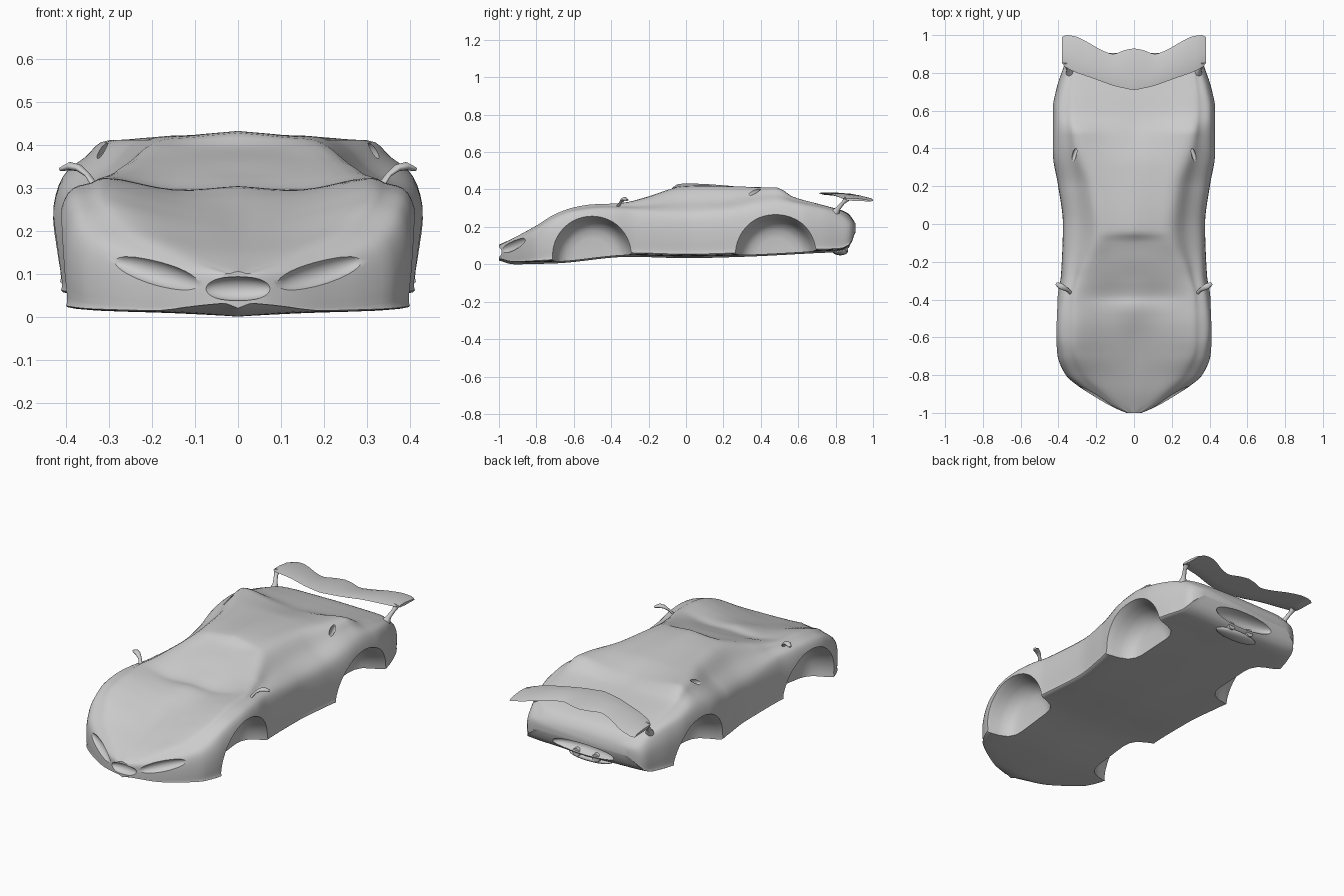
import bpy, bmesh, math
from mathutils import Vector, Euler

cube = bpy.data.objects.get("Cube")
if cube:
    bpy.data.objects.remove(cube, do_unlink=True)

grey = bpy.data.materials.new("body_grey")
grey.use_nodes = True
tone = (0.6, 0.6, 0.6, 1)
grey.diffuse_color = tone
grey.node_tree.nodes["Principled BSDF"].inputs["Base Color"].default_value = tone


def curve(*pts):
    """Smooth curve without overshoot through (position, value) pairs."""
    n = len(pts)
    slope = [(b[1] - a[1]) / (b[0] - a[0]) for a, b in zip(pts, pts[1:])]
    tan = [slope[0]]
    for a, b in zip(slope, slope[1:]):
        tan.append(2 * a * b / (a + b) if a * b > 0 else 0)
    tan.append(slope[-1])

    def at(p):
        p = min(max(p, pts[0][0]), pts[-1][0])
        i = next(k for k in range(n - 1) if p <= pts[k + 1][0])
        h = pts[i + 1][0] - pts[i][0]
        t = (p - pts[i][0]) / h
        s = t * t * (3 - 2 * t)
        return (pts[i][1] * (1 - s) + pts[i + 1][1] * s
                + h * t * (1 - t) * (tan[i] * (1 - t) - tan[i + 1] * t))
    return at


def spline(pts, sub):
    """Catmull-Rom line through 2D points."""
    pts = [Vector(p) for p in pts]
    ext = [pts[0] * 2 - pts[1]] + pts + [pts[-1] * 2 - pts[-2]]
    out = []
    for a, b, c, d in zip(ext, ext[1:], ext[2:], ext[3:]):
        for k in range(sub):
            t = k / sub
            out.append(0.5 * (2 * b + (c - a) * t + (2 * a - 5 * b + 4 * c - d) * t * t
                              + (3 * b - a - 3 * c + d) * t ** 3))
    return out + [pts[-1]]


def loft(name, rings):
    """Skin closed rings of points and cap both ends."""
    bm = bmesh.new()
    rows = [[bm.verts.new(p) for p in ring] for ring in rings]
    for a, b in zip(rows, rows[1:]):
        for i in range(len(a)):
            j = (i + 1) % len(a)
            bm.faces.new((a[i], a[j], b[j], b[i]))
    bm.faces.new(rows[0])
    bm.faces.new(rows[-1])
    bmesh.ops.recalc_face_normals(bm, faces=bm.faces)
    return finish(name, bm)


def finish(name, bm):
    mesh = bpy.data.meshes.new(name)
    bm.to_mesh(mesh)
    bm.free()
    mesh.materials.append(grey)
    obj = bpy.data.objects.new(name, mesh)
    bpy.context.collection.objects.link(obj)
    return obj


def activate(obj):
    bpy.ops.object.select_all(action='DESELECT')
    obj.select_set(True)
    bpy.context.view_layer.objects.active = obj


def smooth(obj, angle=40):
    activate(obj)
    bpy.ops.object.shade_smooth_by_angle(angle=math.radians(angle))


def cut(obj, cutter):
    mod = obj.modifiers.new("cut", 'BOOLEAN')
    mod.operation, mod.solver, mod.object = 'DIFFERENCE', 'EXACT', cutter
    activate(obj)
    bpy.ops.object.modifier_apply(modifier=mod.name)
    bpy.data.objects.remove(cutter, do_unlink=True)


def blob(name, loc, scale, rot=(0, 0, 0)):
    bm = bmesh.new()
    bmesh.ops.create_uvsphere(bm, u_segments=24, v_segments=14, radius=1)
    obj = finish(name, bm)
    obj.location, obj.scale = loc, scale
    obj.rotation_euler = Euler([math.radians(a) for a in rot])
    bpy.context.view_layer.update()
    return obj


def tube(name, path, radii, flat=1.0, seg=12):
    """Rod along a path, optionally flattened in height."""
    path = [Vector(p) for p in path]
    rings = []
    for i, p in enumerate(path):
        d = (path[min(i + 1, len(path) - 1)] - path[max(i - 1, 0)]).normalized()
        u = d.cross(Vector((0, 0, 1)) if abs(d.z) < 0.9 else Vector((1, 0, 0))).normalized()
        v = d.cross(u)
        angles = [2 * math.pi * k / seg for k in range(seg)]
        rings.append([p + radii[i] * (u * math.cos(a) + v * flat * math.sin(a)) for a in angles])
    return loft(name, rings)


# Body outlines along the length
width = curve((-1, .04), (-.97, .11), (-.9, .23), (-.85, .305), (-.8, .36), (-.7, .403), (-.55, .42),
              (-.4, .408), (-.27, .385), (0, .375), (.2, .4), (.4, .432), (.6, .43), (.72, .408),
              (.82, .375), (.87, .355), (.893, .33), (.905, .28))
spine = curve((-1, .105), (-.9, .148), (-.8, .182), (-.7, .215), (-.6, .25), (-.5, .288), (-.45, .302),
              (-.42, .304), (-.4, .298), (-.3, .325), (-.2, .362), (-.08, .402), (-.05, .427), (0, .432),
              (.3, .413), (.45, .38), (.55, .35), (.7, .32), (.82, .293), (.87, .27), (.893, .24), (.905, .22))
crest_x = curve((-1, .02), (-.9, .14), (-.8, .235), (-.65, .295), (-.4, .295), (-.25, .262), (-.05, .2),
                (.2, .225), (.43, .29), (.6, .31), (.8, .3), (.905, .2))
crest_z = curve((-1, .1), (-.9, .152), (-.8, .207), (-.7, .267), (-.6, .303), (-.5, .32), (-.38, .325),
                (-.3, .335), (-.2, .36), (-.05, .403), (.1, .411), (.48, .411), (.52, .395), (.57, .362),
                (.7, .325), (.82, .29), (.87, .265), (.905, .217))
# Dip beside the hood centre, and hollow of the side windows
sag = curve((-.9, 0), (-.6, .006), (-.42, .016), (-.25, 0), (.9, 0))
hollow = curve((-.4, -.005), (-.2, .004), (.2, .007), (.42, -.005), (.9, -.005))
shoulder_z = curve((-1, .09), (-.9, .125), (-.8, .18), (-.7, .24), (-.6, .275), (-.45, .29), (0, .275),
                   (.2, .285), (.35, .31), (.5, .325), (.65, .305), (.8, .27), (.905, .212))
floor_z = curve((-1, .02), (-.92, 0), (-.7, .005), (-.3, .04), (0, .033), (.3, .04), (.7, .06),
                (.82, .066), (.87, .088), (.893, .125), (.905, .165))


def section(y):
    w, zc, xr, zr = width(y), spine(y), crest_x(y), crest_z(y)
    zs, zb = shoulder_z(y), floor_z(y)
    xs, rise = w * .945, zs - zb
    pts = [(0, zc), (xr * .5, zc * .6 + zr * .4 - sag(y)), (xr, zr),
           ((xr + xs) / 2, (zr + zs) / 2 - hollow(y)), (xs, zs), (w, zb + rise * .68),
           (w * .993, zb + rise * .18), (w * .945, zb + .014), (w * .45, zb + .007), (0, zb)]
    half = spline(pts, 4)
    return [(p.x, y, p.y) for p in half] + [(-p.x, y, p.y) for p in half[-2:0:-1]]


stations = 110
body = loft("body", [section(-1 + 1.905 * i / stations) for i in range(stations + 1)])

for side in (1, -1):
    # Wheel wells with flared lips and rounded inner ends
    for axle in (-.5, .48):
        rings = []
        for x, r in ((.265, .1), (.272, .14), (.295, .175), (.34, .196), (.38, .207), (.41, .218), (.5, .26)):
            angles = [2 * math.pi * k / 48 for k in range(48)]
            rings.append([(side * x, axle + r * math.cos(a), .04 + r * math.sin(a)) for a in angles])
        cut(body, loft("well_cutter", rings))
    # Swept headlight hollows
    cut(body, blob("slot_cutter", (side * .19, -.932, .102), (.13, .03, .03), (0, -side * 14, side * 33)))
    # Intakes behind the side windows
    cut(body, blob("intake_cutter", (side * .312, .375, .385), (.012, .075, .02), (0, 0, side * 20)))

# Nose opening and rear recess
cut(body, blob("mouth_cutter", (0, -1, .065), (.085, .03, .028)))
cut(body, blob("recess_cutter", (0, .9, .13), (.19, .06, .04)))
smooth(body)

# Rear wing
lead = curve((0, .708), (.1, .73), (.2, .765), (.36, .828), (.38, .85))
trail = curve((0, .93), (.05, .92), (.11, .9), (.17, .92), (.25, .965), (.31, .993), (.36, 1), (.38, .99))
height = curve((0, .381), (.2, .376), (.33, .362), (.38, .35))
foil = ((0, 0), (.1, .003), (.4, .003), (.8, -.004), (1, -.014), (.8, -.013), (.4, -.012), (.1, -.008))
rings = []
for i in range(-24, 25):
    x = .38 * i / 24
    y0, y1, z = lead(abs(x)), trail(abs(x)), height(abs(x))
    rings.append([(x, y0 + (y1 - y0) * t, z + dz) for t, dz in foil])
smooth(loft("rear_wing", rings), 50)

for side, label in ((1, "left"), (-1, "right")):
    # Wing struts, door mirrors and exhausts
    strut = [(side * .335, .79, .262), (side * .345, .815, .3), (side * .358, .84, .33), (side * .362, .86, .35)]
    smooth(tube(label + "_wing_strut", strut, (.03, .012, .01, .016)))
    arm = [(side * .335, -.365, .308), (side * .35, -.35, .33), (side * .37, -.338, .346),
           (side * .39, -.328, .35), (side * .412, -.315, .343)]
    smooth(tube(label + "_mirror", arm, (.01, .009, .014, .016, .008), .6), 60)
    pipe = [(side * .06, y, .09) for y in (.78, .85, .867, .867, .835)]
    smooth(tube(label + "_exhaust", pipe, (.024, .024, .022, .015, .014)))

# Lower rear lip below the recess
smooth(blob("rear_lip", (0, .825, .068), (.13, .04, .02)))
